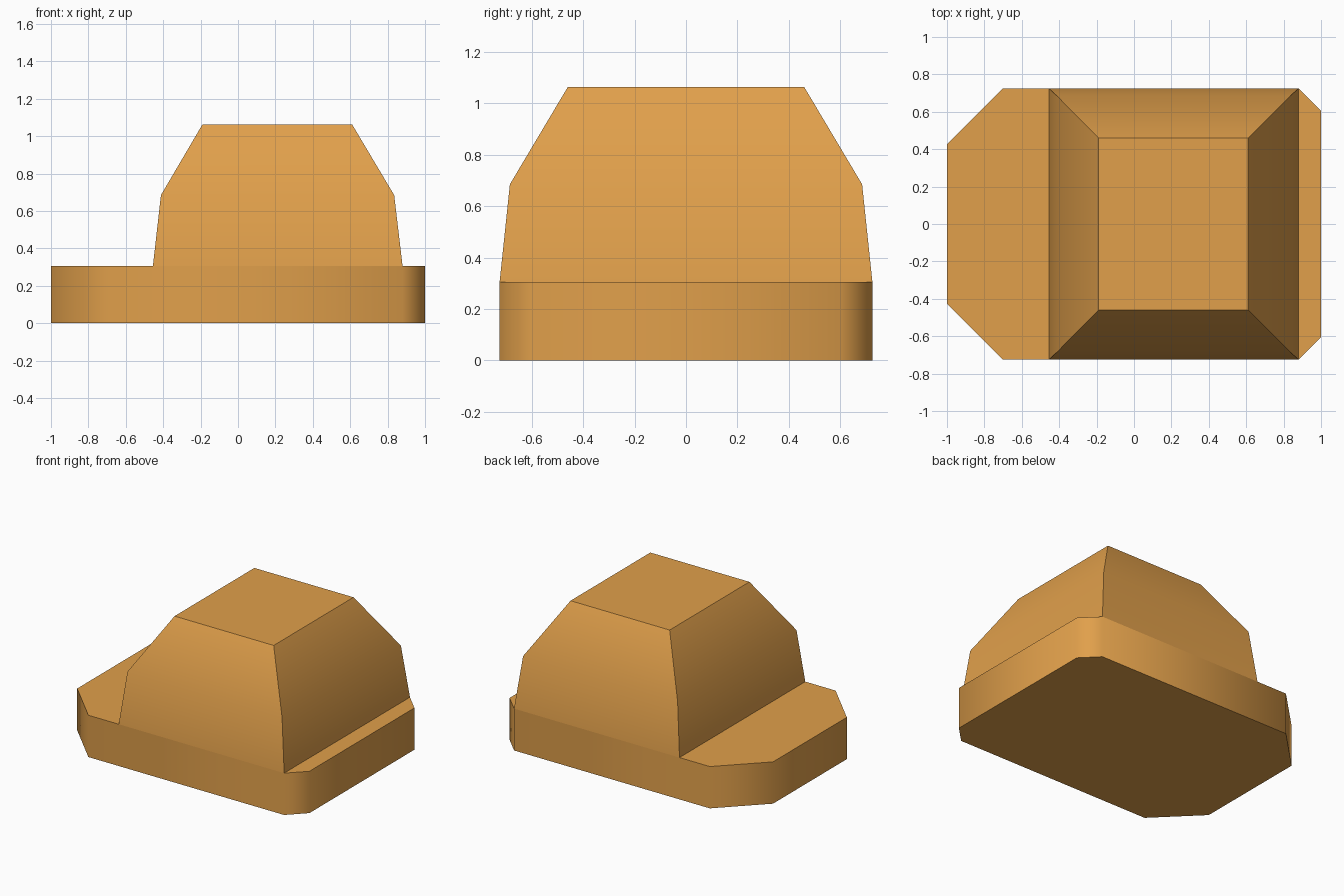
import bpy, bmesh, math

if "Cube" in bpy.data.objects:
    bpy.data.objects.remove(bpy.data.objects["Cube"])

paint = bpy.data.materials.new("warm_orange")
paint.diffuse_color = (0.75, 0.35, 0.07, 1)
paint.use_nodes = True
paint.node_tree.nodes["Principled BSDF"].inputs["Base Color"].default_value = paint.diffuse_color


def loft(name, rings, cap_bottom=True):
    """Skin a stack of equal-length rings into one solid part."""
    bm = bmesh.new()
    loops = [[bm.verts.new(p) for p in ring] for ring in rings]
    for low, high in zip(loops, loops[1:]):
        n = len(low)
        for i in range(n):
            j = (i + 1) % n
            bm.faces.new((low[i], low[j], high[j], high[i]))
    bm.faces.new(loops[-1])
    if cap_bottom:
        bm.faces.new(loops[0][::-1])
    mesh = bpy.data.meshes.new(name)
    bm.to_mesh(mesh)
    bm.free()
    mesh.materials.append(paint)
    obj = bpy.data.objects.new(name, mesh)
    bpy.context.collection.objects.link(obj)
    # soft chamfers and side bends, crisp rims and corners
    bpy.ops.object.select_all(action='DESELECT')
    obj.select_set(True)
    bpy.context.view_layer.objects.active = obj
    bpy.ops.object.shade_smooth_by_angle(angle=math.radians(50))
    return obj


def rectangle(x0, x1, y, z):
    return [(x0, -y, z), (x1, -y, z), (x1, y, z), (x0, y, z)]


# Base slab: large chamfers on the left, small ones on the right
half = [(-1, -0.425), (-0.70, -0.725), (0.88, -0.725), (1, -0.605)]
outline = half + [(x, -y) for x, y in reversed(half)]
loft("base", [[(x, y, z) for x, y in outline] for z in (0, 0.305)])

# Cabin: slightly tapered walls, then a steeper slope to a flat roof
loft("cabin", [rectangle(-0.455, 0.88, 0.725, 0.305),
               rectangle(-0.412, 0.835, 0.685, 0.685),
               rectangle(-0.19, 0.61, 0.46, 1.063)], cap_bottom=False)
